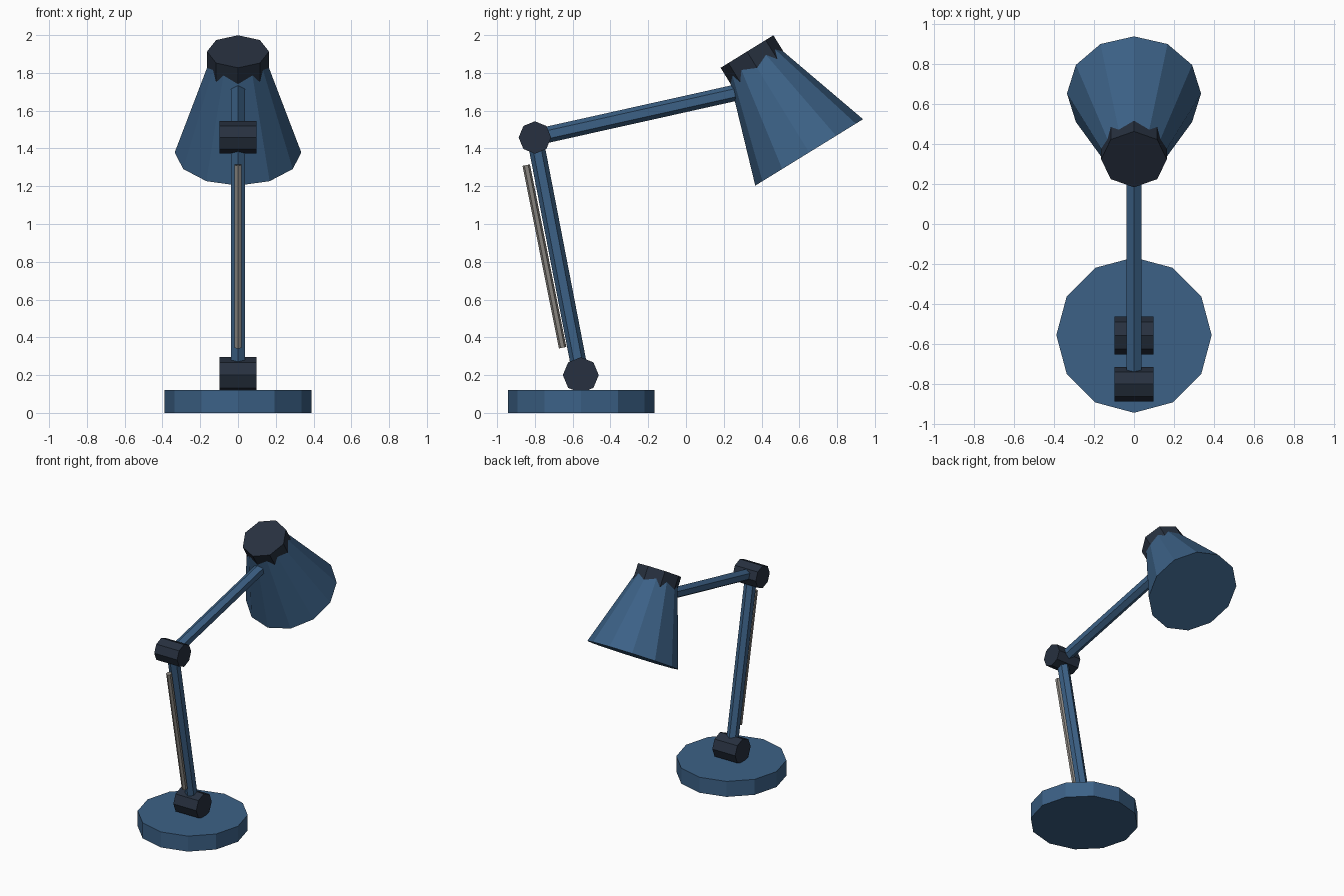
import bpy
import bmesh
from mathutils import Vector, Matrix

if "Cube" in bpy.data.objects:
    bpy.data.objects.remove(bpy.data.objects["Cube"], do_unlink=True)


def make_material(name, rgb):
    mat = bpy.data.materials.new(name)
    mat.use_nodes = True
    mat.diffuse_color = (*rgb, 1)
    mat.node_tree.nodes["Principled BSDF"].inputs["Base Color"].default_value = (*rgb, 1)
    return mat


blue = make_material("steel blue", (0.045, 0.12, 0.24))
dark = make_material("dark navy", (0.02, 0.03, 0.05))
grey = make_material("spring grey", (0.25, 0.235, 0.215))


def bar(name, start, end, r_start, r_end, sides, mat):
    """Closed faceted bar or cone between two points, with a corner in the side plane."""
    start, end = Vector(start), Vector(end)
    axis = (end - start).normalized()
    side = Vector((0, 1, 0)) if abs(axis.x) > 0.9 else Vector((1, 0, 0))
    frame = Matrix((side, axis.cross(side), axis)).transposed().to_4x4()
    bm = bmesh.new()
    bmesh.ops.create_cone(bm, cap_ends=True, segments=sides, radius1=r_start,
                          radius2=r_end, depth=(end - start).length,
                          matrix=Matrix.Translation((start + end) / 2) @ frame)
    bmesh.ops.recalc_face_normals(bm, faces=bm.faces)
    mesh = bpy.data.meshes.new(name)
    bm.to_mesh(mesh)
    bm.free()
    mesh.materials.append(mat)
    obj = bpy.data.objects.new(name, mesh)
    bpy.context.scene.collection.objects.link(obj)
    return obj


# Joint centres, and the tilted axis of the lamp head
lower = Vector((0, -0.557, 0.2))
elbow = Vector((0, -0.8, 1.458))
rim = Vector((0, 0.652, 1.379))
cap = Vector((0, 0.323, 1.913))
up = (cap - rim).normalized()

# Foot
bar("base", (0, -0.555, 0), (0, -0.555, 0.12), 0.388, 0.388, 12, blue)

# Hinges
half = Vector((0.098, 0, 0))
bar("lower_joint", lower - half, lower + half, 0.095, 0.095, 8, dark)
bar("elbow_joint", elbow - half, elbow + half, 0.086, 0.086, 8, dark)

# Arms and the spring rod along the lower one
bar("lower_arm", lower, elbow, 0.043, 0.043, 6, blue)
bar("upper_arm", elbow, (0, 0.38, 1.721), 0.043, 0.043, 6, blue)
bar("spring", (0, -0.653, 0.345), (0, -0.846, 1.312), 0.02, 0.02, 6, grey)

# Lamp head
bar("shade", rim, rim + up * 0.59, 0.335, 0.143, 12, blue)
bar("shade_collar", cap - up * 0.16, cap, 0.164, 0.164, 8, dark)
